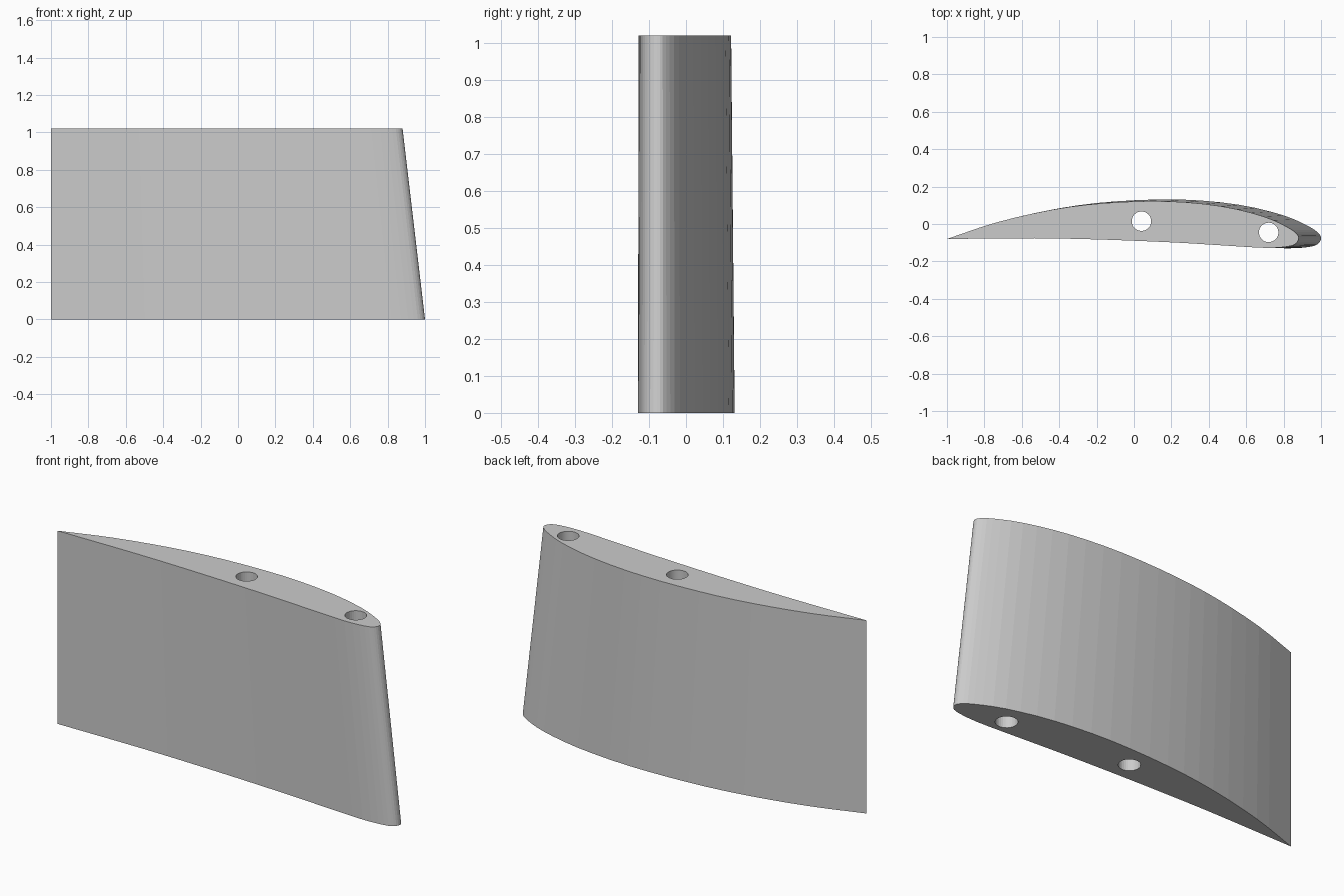
import bpy
import bmesh
from mathutils import Vector

cube = bpy.data.objects.get("Cube")
if cube:
    bpy.data.objects.remove(cube, do_unlink=True)

HEIGHT = 1.02
TAIL = Vector((-1.0, -0.08))      # trailing edge, vertical and shared by both ends
TIP_SCALE = Vector((0.94, 0.955))  # the tip section shrinks toward the trailing edge

# Upper and lower surfaces, from the trailing edge around the nose and back
SECTION = [(-1, -0.08), (-0.72, 0.012), (-0.4, 0.084), (-0.1, 0.121), (0.25, 0.131),
           (0.56, 0.103), (0.8, 0.046), (0.94, -0.016), (0.99, -0.053), (1, -0.078),
           (0.985, -0.105), (0.94, -0.122), (0.82, -0.13), (0.6, -0.118),
           (0.3, -0.1), (-0.1, -0.084), (-0.5, -0.076), (-1, -0.08)]


def smooth_path(points, steps):
    """Catmull-Rom curve through the points, open at the sharp trailing edge."""
    pts = [Vector(p) for p in points]
    pts = [2 * pts[0] - pts[1]] + pts + [2 * pts[-1] - pts[-2]]
    path = []
    for a, b, c, d in zip(pts, pts[1:], pts[2:], pts[3:]):
        for i in range(steps):
            t = i / steps
            path.append(0.5 * (2 * b + (c - a) * t + (2 * a - 5 * b + 4 * c - d) * t ** 2
                               + (3 * b - a - 3 * c + d) * t ** 3))
    return path


grey = bpy.data.materials.new("light grey")
grey.use_nodes = True
grey.diffuse_color = (0.6, 0.6, 0.6, 1)
grey.node_tree.nodes["Principled BSDF"].inputs["Base Color"].default_value = (0.6, 0.6, 0.6, 1)

# Tapered wing section
bm = bmesh.new()
outline = smooth_path(SECTION, 3)
root = [bm.verts.new((p.x, p.y, 0)) for p in outline]
tip = [bm.verts.new((*(TAIL + (p - TAIL) * TIP_SCALE), HEIGHT)) for p in outline]
bm.faces.new(root)
bm.faces.new(tip)
for i in range(len(root)):
    j = (i + 1) % len(root)
    bm.faces.new((root[i], root[j], tip[j], tip[i]))
bmesh.ops.recalc_face_normals(bm, faces=bm.faces)
mesh = bpy.data.meshes.new("wing_section")
bm.to_mesh(mesh)
bm.free()
mesh.materials.append(grey)
wing = bpy.data.objects.new("wing_section", mesh)
bpy.context.collection.objects.link(wing)

# Two spar holes running the full height
for name, x, y in (("middle_spar_hole", 0.04, 0.015), ("nose_spar_hole", 0.72, -0.045)):
    bpy.ops.mesh.primitive_cylinder_add(vertices=32, radius=0.052, depth=HEIGHT + 0.2,
                                        location=(x, y, HEIGHT / 2))
    cutter = bpy.context.object
    cutter.name = name
    cutter.hide_render = True
    cutter.data.materials.append(grey)
    cut = wing.modifiers.new(name, 'BOOLEAN')
    cut.operation = 'DIFFERENCE'
    cut.solver = 'EXACT'
    cut.object = cutter
    bpy.context.view_layer.objects.active = wing
    bpy.ops.object.modifier_apply(modifier=name)
    bpy.data.objects.remove(cutter, do_unlink=True)
